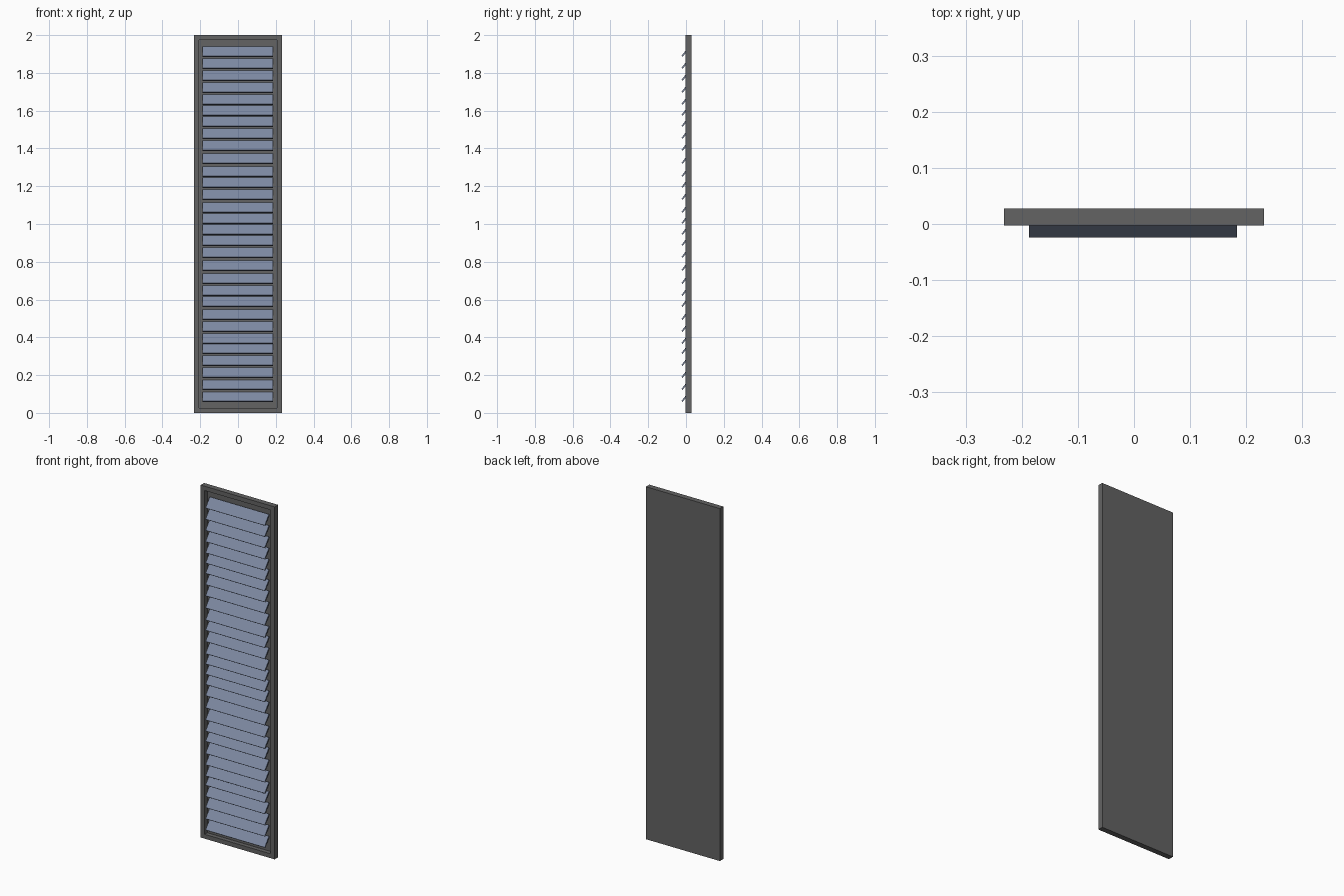
import bpy, bmesh, math
from mathutils import Matrix, Vector

if "Cube" in bpy.data.objects:
    bpy.data.objects.remove(bpy.data.objects["Cube"])


def material(name, rgb):
    m = bpy.data.materials.new(name)
    m.diffuse_color = (*rgb, 1)
    m.use_nodes = True
    m.node_tree.nodes["Principled BSDF"].inputs["Base Color"].default_value = m.diffuse_color
    return m


def add_object(name, bm, mat):
    me = bpy.data.meshes.new(name)
    bm.to_mesh(me)
    bm.free()
    me.materials.append(mat)
    ob = bpy.data.objects.new(name, me)
    bpy.context.collection.objects.link(ob)
    return ob


def box(size, centre, tilt=0.0):
    bm = bmesh.new()
    m = (Matrix.Translation(centre) @ Matrix.Rotation(tilt, 4, 'X')
         @ Matrix.Diagonal((*size, 1)))
    bmesh.ops.create_cube(bm, size=1, matrix=m)
    bm.normal_update()
    return bm


grey = material("dark grey", (0.125, 0.125, 0.125))
blue = material("slate blue", (0.205, 0.25, 0.36))

# Frame: slab with a shallow tray recessed into its front
Y_FRONT, Y_BACK, RIM, DEPTH = -0.003, 0.028, 0.035, 0.024
bm = box((0.464, Y_BACK - Y_FRONT, 2.0), (0, (Y_FRONT + Y_BACK) / 2, 1.0))
front = min(bm.faces, key=lambda f: f.calc_center_median().y)
bmesh.ops.inset_individual(bm, faces=[front], thickness=RIM)
tray = bmesh.ops.extrude_discrete_faces(bm, faces=[front])["faces"][0]
bmesh.ops.translate(bm, verts=tray.verts, vec=Vector((0, DEPTH, 0)))
bmesh.ops.remove_doubles(bm, verts=bm.verts, dist=1e-5)
bmesh.ops.recalc_face_normals(bm, faces=bm.faces)
add_object("shutter_frame", bm, grey)

# Slats: slightly uneven spacing, lower edge leaning out of the frame
steps = [12, 12, 12, 12, 11, 11, 12, 12, 13, 13, 11, 12, 13, 11, 11,
         11, 12, 13, 13, 12, 11, 13, 12, 12, 10, 12, 12, 12, 12]
unit = (1.912 - 0.085) / sum(steps)
z = 1.912
for i, step in enumerate(steps + [0]):
    bm = box((0.371, 0.062, 0.008), (-0.0015, -0.0018, z), math.radians(52))
    add_object(f"slat_{i + 1:02d}", bm, blue)
    z -= step * unit
